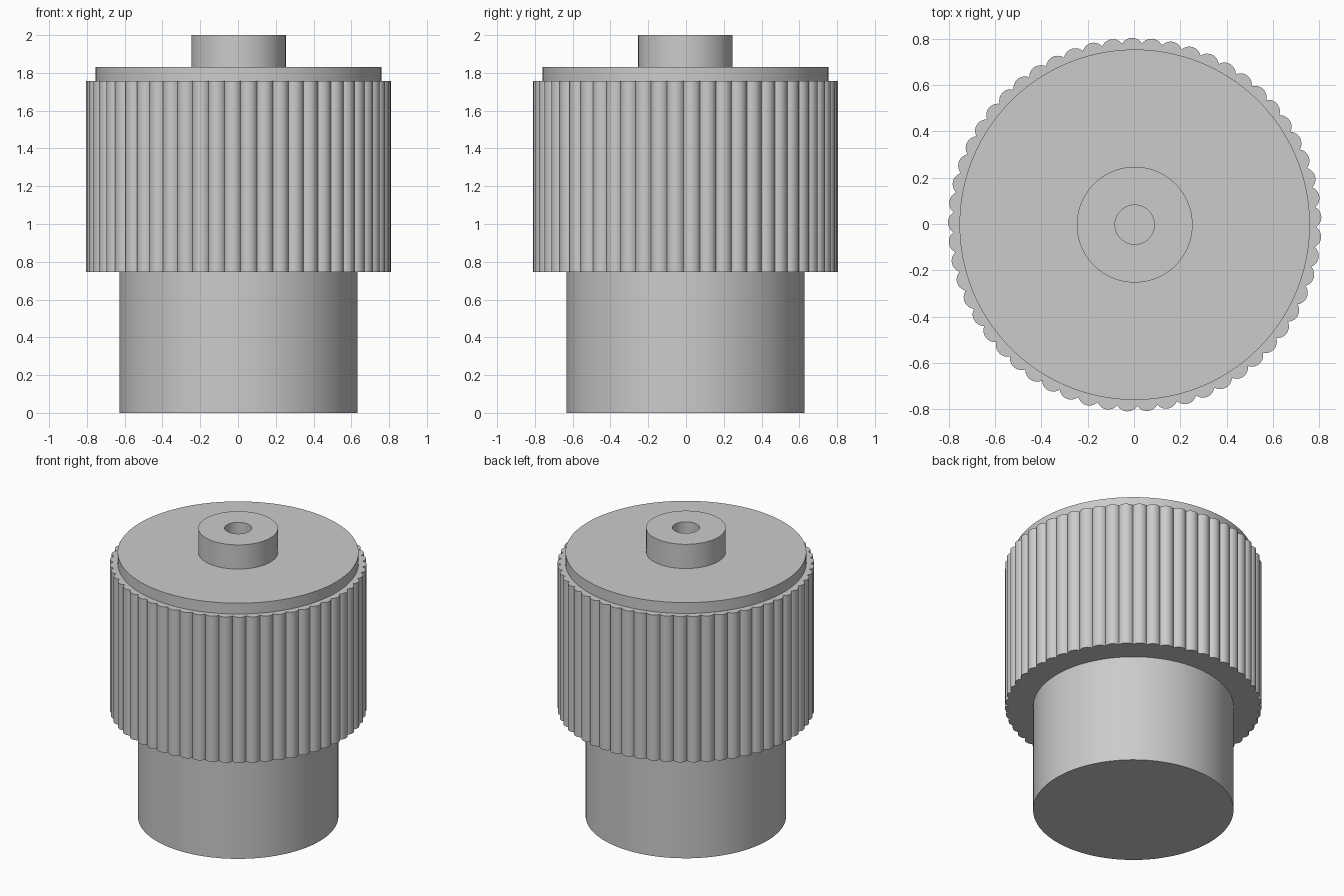
import bpy, bmesh
from math import pi, sin, cos, asin, radians

cube = bpy.data.objects.get("Cube")
if cube:
    bpy.data.objects.remove(cube, do_unlink=True)

CENTRE = (0.003, -0.003, 0)
BODY_R, RIB_R, RIBS = 0.757, 0.05, 57

grey = bpy.data.materials.new("plain_grey")
grey.use_nodes = True
colour = (0.6, 0.6, 0.6, 1)
grey.diffuse_color = colour
grey.node_tree.nodes["Principled BSDF"].inputs["Base Color"].default_value = colour


def finish(name, bm):
    """Turn a bmesh into a smooth object with sharp edges kept."""
    bmesh.ops.recalc_face_normals(bm, faces=bm.faces)
    mesh = bpy.data.meshes.new(name)
    bm.to_mesh(mesh)
    bm.free()
    mesh.materials.append(grey)
    obj = bpy.data.objects.new(name, mesh)
    bpy.context.collection.objects.link(obj)
    obj.location = CENTRE
    bpy.ops.object.select_all(action="DESELECT")
    obj.select_set(True)
    bpy.context.view_layer.objects.active = obj
    bpy.ops.object.shade_smooth_by_angle(angle=radians(30))
    return obj


def prism(name, outline, z0, z1):
    """Extrude a closed outline between two heights."""
    bm = bmesh.new()
    base = bm.faces.new([bm.verts.new((x, y, z0)) for x, y in outline])
    ext = bmesh.ops.extrude_face_region(bm, geom=[base], use_keep_orig=True)
    top = [v for v in ext["geom"] if isinstance(v, bmesh.types.BMVert)]
    bmesh.ops.translate(bm, verts=top, vec=(0, 0, z1 - z0))
    return finish(name, bm)


def ring(radius, n=96):
    return [(radius * cos(2 * pi * i / n), radius * sin(2 * pi * i / n)) for i in range(n)]


def lathe(name, profile, n=96):
    """Revolve a (radius, height) profile, closed on the axis by its end points."""
    bm = bmesh.new()
    verts = [bm.verts.new((r, 0, z)) for r, z in profile]
    edges = [bm.edges.new(pair) for pair in zip(verts, verts[1:])]
    bmesh.ops.spin(bm, geom=verts + edges, cent=(0, 0, 0), axis=(0, 0, 1),
                   angle=2 * pi, steps=n, use_merge=True)
    bmesh.ops.remove_doubles(bm, verts=bm.verts, dist=0.0001)
    return finish(name, bm)


def ribbed_outline(steps=10):
    """Outline of overlapping round ribs set around the body circle."""
    half = pi / RIBS
    reach = half + asin(BODY_R * sin(half) / RIB_R)
    points = []
    for i in range(RIBS):
        a = radians(2.4) + 2 * half * i
        for k in range(steps):
            t = a - reach + 2 * reach * k / steps
            points.append((BODY_R * cos(a) + RIB_R * cos(t),
                           BODY_R * sin(a) + RIB_R * sin(t)))
    return points


# Plain lower stem, ribbed grip and the thin plate on top of it
prism("lower_stem", ring(0.63), 0, 0.75)
prism("ribbed_grip", ribbed_outline(), 0.747, 1.757)
prism("top_plate", ring(BODY_R), 1.75, 1.832)

# Hub with a round blind hole
lathe("hub", [(0.25, 1.825), (0.25, 2), (0.085, 2), (0.085, 1.834), (0, 1.834)])
